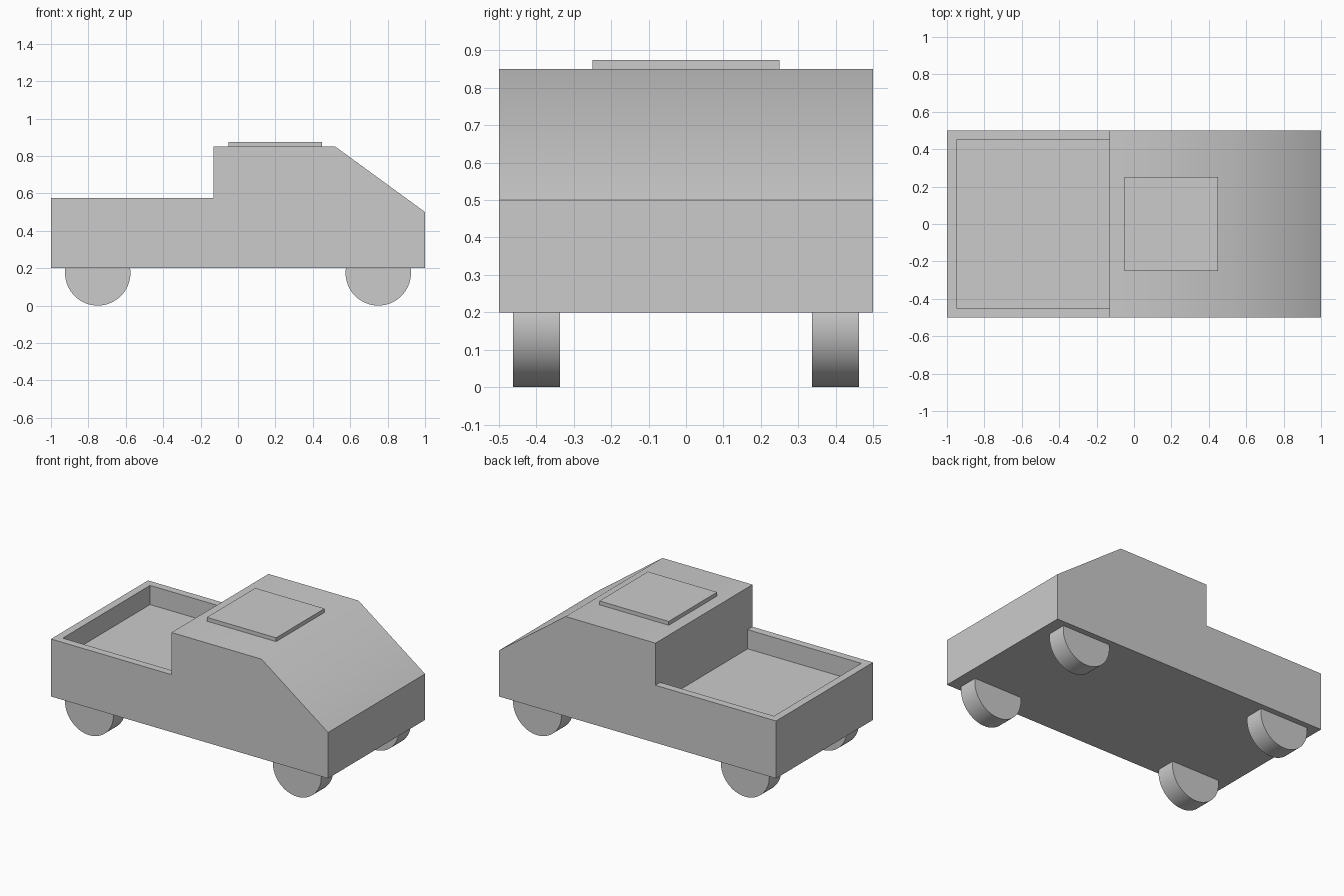
import bpy, bmesh
from math import radians, pi

if "Cube" in bpy.data.objects:
    bpy.data.objects.remove(bpy.data.objects["Cube"])

BELT, FLOOR, CAB_X, RIM_X, RIM_Y, SIDE = 0.575, 0.45, -0.13, -0.95, 0.45, 0.5


def smooth(obj, angle):
    bpy.ops.object.select_all(action='DESELECT')
    obj.select_set(True)
    bpy.context.view_layer.objects.active = obj
    bpy.ops.object.shade_smooth_by_angle(angle=radians(angle))


# Truck body: side profile, front bumper line to open bed
profile = [(-1, 0.2), (1, 0.2), (1, 0.5), (0.52, 0.85),
           (CAB_X, 0.85), (CAB_X, BELT), (-1, BELT)]
bm = bmesh.new()
r = [bm.verts.new((x, -SIDE, z)) for x, z in profile]
l = [bm.verts.new((x, SIDE, z)) for x, z in profile]
bm.faces.new(r)
bm.faces.new(l)
for i in (0, 1, 2, 3, 6):
    j = (i + 1) % 7
    bm.faces.new((r[i], r[j], l[j], l[i]))

# Recessed cargo bed, running flush up to the back of the cab
plan = [(CAB_X, -RIM_Y), (RIM_X, -RIM_Y), (RIM_X, RIM_Y), (CAB_X, RIM_Y)]
rim = [bm.verts.new((x, y, BELT)) for x, y in plan]
bed = [bm.verts.new((x, y, FLOOR)) for x, y in plan]
bm.faces.new(bed)
for i in range(3):
    bm.faces.new((rim[i], rim[i + 1], bed[i + 1], bed[i]))
bm.faces.new([r[5], r[6], l[6], l[5]] + rim[::-1])
bm.faces.new((r[4], r[5], rim[0], bed[0], bed[3], rim[3], l[5], l[4]))
bmesh.ops.recalc_face_normals(bm, faces=bm.faces)
mesh = bpy.data.meshes.new("truck_body")
bm.to_mesh(mesh)
bm.free()
body = bpy.data.objects.new("truck_body", mesh)
bpy.context.collection.objects.link(body)
smooth(body, 40)

# Raised roof panel, sunk slightly into the roof
bpy.ops.mesh.primitive_cube_add(size=1, location=(0.2, 0, 0.8575))
panel = bpy.context.object
panel.name = "roof_panel"
panel.scale = (0.5, 0.5, 0.035)

# Wheels
for end, x in (("front", 0.75), ("rear", -0.75)):
    for side, y in (("right", -0.4), ("left", 0.4)):
        bpy.ops.mesh.primitive_cylinder_add(
            vertices=64, radius=0.175, depth=0.125,
            location=(x, y, 0.175), rotation=(pi / 2, 0, 0))
        wheel = bpy.context.object
        wheel.name = f"{end}_{side}_wheel"
        smooth(wheel, 30)
